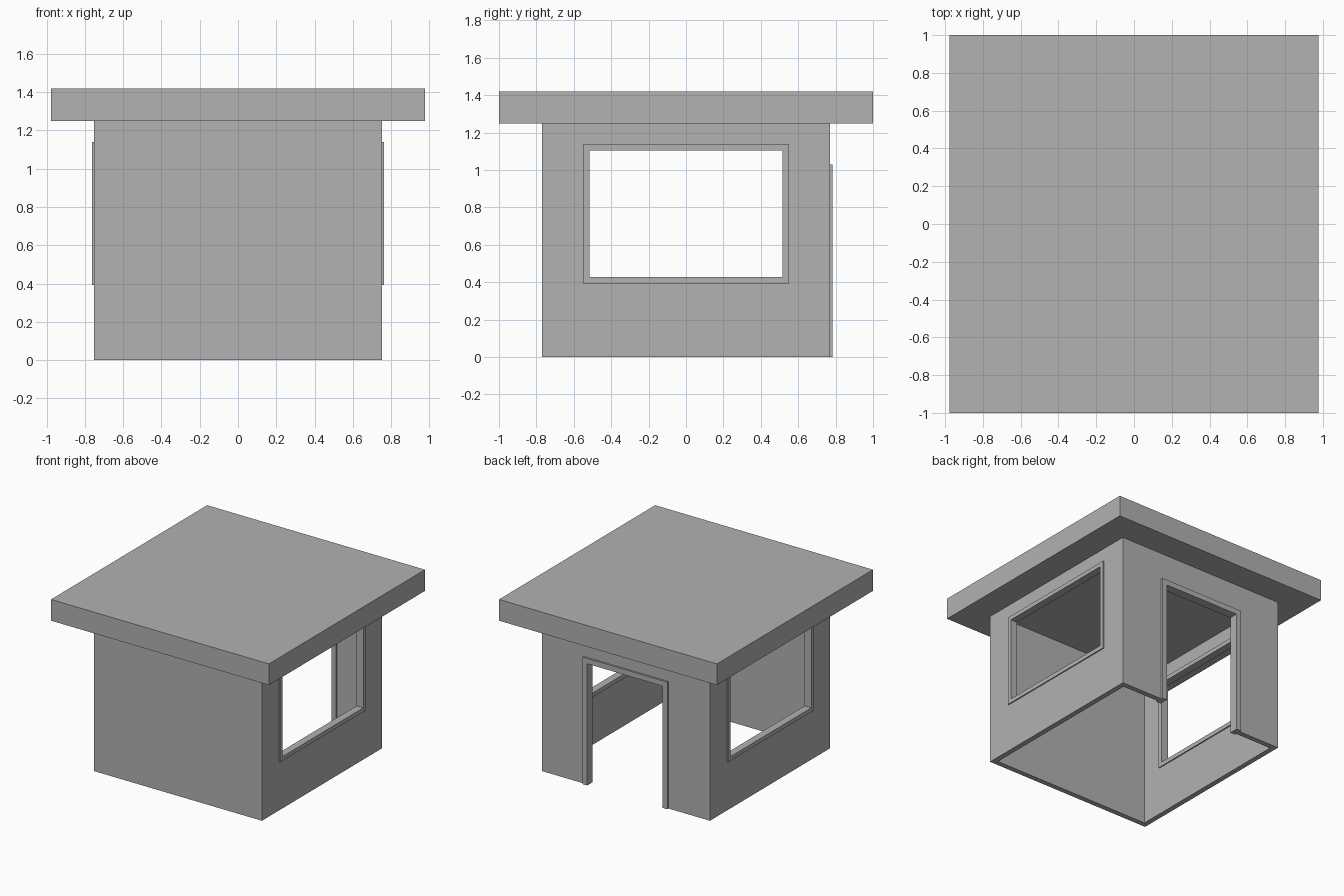
import bpy
import bmesh

cube = bpy.data.objects.get("Cube")
if cube:
    bpy.data.objects.remove(cube, do_unlink=True)

# One plain grey for the whole building
GREY = (0.445, 0.445, 0.445, 1.0)
grey = bpy.data.materials.new("plain_grey")
grey.use_nodes = True
grey.diffuse_color = GREY
grey.node_tree.nodes["Principled BSDF"].inputs["Base Color"].default_value = GREY

# Main dimensions
WALL_X, WALL_Y, WALL_TOP, THICK = 0.753, 0.769, 1.248, 0.042
ROOF_X, ROOF_Y, ROOF_TOP = 0.977, 1.0, 1.42
WIN_Y, WIN_LOW, WIN_HIGH, WIN_TRIM = 0.517, 0.427, 1.105, 0.034
DOOR_X, DOOR_TOP, DOOR_TRIM = 0.338, 0.987, 0.043


def finish(name, bm):
    bmesh.ops.recalc_face_normals(bm, faces=bm.faces[:])
    mesh = bpy.data.meshes.new(name)
    bm.to_mesh(mesh)
    bm.free()
    mesh.materials.append(grey)
    obj = bpy.data.objects.new(name, mesh)
    bpy.context.collection.objects.link(obj)
    return obj


def box(name, low, high):
    bm = bmesh.new()
    bmesh.ops.create_cube(bm, size=1)
    for v in bm.verts:
        v.co = [(a + b) / 2 + c * (b - a) for a, b, c in zip(low, high, v.co)]
    return finish(name, bm)


def border(name, outer, inner, closed, start, end, place):
    """Mitred flat border between two outlines, extruded from start to end."""
    bm = bmesh.new()
    out = [bm.verts.new(place(u, v, start)) for u, v in outer]
    inn = [bm.verts.new(place(u, v, start)) for u, v in inner]
    n = len(out)
    for i in range(n if closed else n - 1):
        j = (i + 1) % n
        bm.faces.new((out[i], out[j], inn[j], inn[i]))
    grown = bmesh.ops.extrude_face_region(bm, geom=bm.faces[:])["geom"]
    step = [b - a for a, b in zip(place(0, 0, start), place(0, 0, end))]
    bmesh.ops.translate(bm, vec=step,
                        verts=[g for g in grown if isinstance(g, bmesh.types.BMVert)])
    return finish(name, bm)


def rect(half, low, high):
    return [(-half, low), (half, low), (half, high), (-half, high)]


def doorway(half, high):
    return [(-half, 0), (-half, high), (half, high), (half, 0)]


# Roof slab
box("roof", (-ROOF_X, -ROOF_Y, WALL_TOP), (ROOF_X, ROOF_Y, ROOF_TOP))

# Hollow walls without a floor
walls = border("walls", rect(WALL_X, -WALL_Y, WALL_Y),
               rect(WALL_X - THICK, THICK - WALL_Y, WALL_Y - THICK),
               True, 0, WALL_TOP, lambda u, v, w: (u, v, w))

# Openings for both windows and the back door, hidden behind the trims
t, d = WIN_TRIM / 2, DOOR_TRIM / 2
cutters = [
    box("window_cutter", (-1, -WIN_Y - t, WIN_LOW - t), (1, WIN_Y + t, WIN_HIGH + t)),
    box("door_cutter", (-DOOR_X - d, WALL_Y / 2, -0.2), (DOOR_X + d, 1, DOOR_TOP + d)),
]
for cutter in cutters:
    cutter.hide_render = True
    cutter.hide_viewport = True
    cut = walls.modifiers.new(cutter.name, "BOOLEAN")
    cut.operation = "DIFFERENCE"
    cut.solver = "EXACT"
    cut.object = cutter

# Apply the cuts and drop the cutters
graph = bpy.context.evaluated_depsgraph_get()
cut_mesh = bpy.data.meshes.new_from_object(walls.evaluated_get(graph))
walls.modifiers.clear()
walls.data = cut_mesh
for cutter in cutters:
    bpy.data.objects.remove(cutter, do_unlink=True)

# Window trims on both sides
for name, side in (("left_window_frame", 1), ("right_window_frame", -1)):
    border(name,
           rect(WIN_Y + WIN_TRIM, WIN_LOW - WIN_TRIM, WIN_HIGH + WIN_TRIM),
           rect(WIN_Y, WIN_LOW, WIN_HIGH), True,
           WALL_X - THICK - 0.009, WALL_X + 0.009,
           lambda u, v, w, s=side: (s * w, u, v))

# Door trim at the back
border("door_frame", doorway(DOOR_X + DOOR_TRIM, DOOR_TOP + DOOR_TRIM),
       doorway(DOOR_X, DOOR_TOP), False,
       WALL_Y - THICK - 0.015, WALL_Y + 0.015, lambda u, v, w: (u, w, v))
